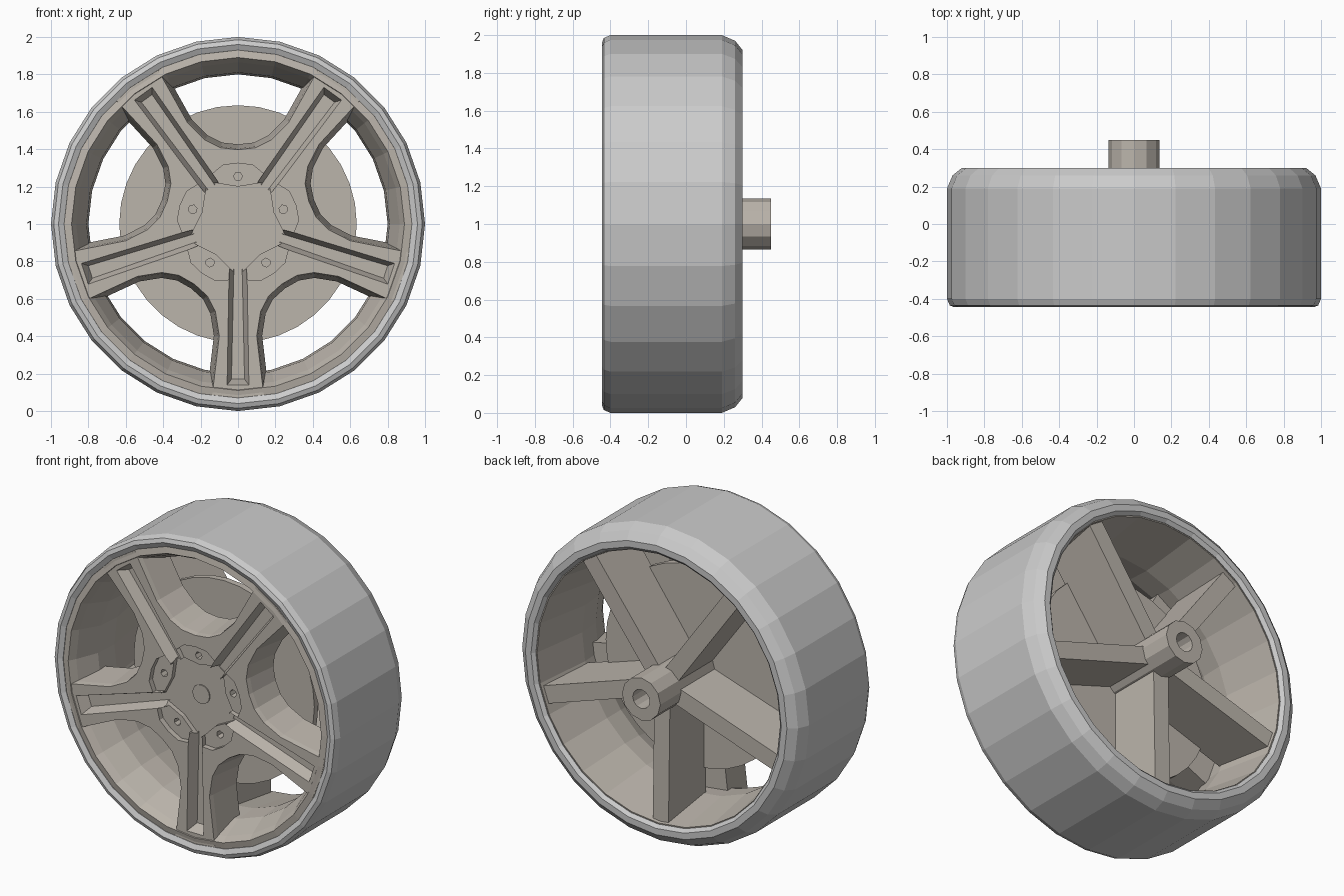
import bpy, bmesh
from math import sin, cos, pi, radians
from mathutils import Vector

if "Cube" in bpy.data.objects:
    bpy.data.objects.remove(bpy.data.objects["Cube"])

CZ = 1.0                                             # axle height
SPOKES = [radians(270 + 72 * k) for k in range(5)]
WINDOWS = [radians(90 + 72 * k) for k in range(5)]

metal = bpy.data.materials.new("rim_metal")
metal.diffuse_color = (0.50, 0.46, 0.41, 1)
metal.use_nodes = True
metal.node_tree.nodes["Principled BSDF"].inputs["Base Color"].default_value = metal.diffuse_color


def finish(bm, name, mat=None):
    bmesh.ops.remove_doubles(bm, verts=bm.verts, dist=1e-5)
    bmesh.ops.recalc_face_normals(bm, faces=bm.faces)
    me = bpy.data.meshes.new(name)
    bm.to_mesh(me)
    bm.free()
    ob = bpy.data.objects.new(name, me)
    bpy.context.collection.objects.link(ob)
    if mat:
        me.materials.append(mat)
    return ob


def lathe(name, profile, sides, mat=None, closed=True):
    """Spin (radius, y) points round the axle."""
    bm = bmesh.new()
    rings = []
    for i in range(sides):
        a = 2 * pi * i / sides
        rings.append([bm.verts.new((r * cos(a), y, CZ + r * sin(a))) for r, y in profile])
    n = len(profile)
    for i in range(sides):
        p, q = rings[i], rings[(i + 1) % sides]
        for j in range(n if closed else n - 1):
            k = (j + 1) % n
            bm.faces.new((p[j], p[k], q[k], q[j]))
    return finish(bm, name, mat)


def radial_lofts(name, angles, loops, mat=None):
    """At each angle, skin a solid through loops of (sideways, outward, y)."""
    bm = bmesh.new()
    for a in angles:
        out, side = Vector((cos(a), 0, sin(a))), Vector((-sin(a), 0, cos(a)))
        rings = [[bm.verts.new(side * t + out * r + Vector((0, y, CZ))) for t, r, y in lp]
                 for lp in loops]
        n = len(loops[0])
        for p, q in zip(rings, rings[1:]):
            for j in range(n):
                k = (j + 1) % n
                bm.faces.new((p[j], p[k], q[k], q[j]))
        bm.faces.new(rings[0])
        bm.faces.new(rings[-1][::-1])
    return finish(bm, name, mat)


def cut(target, cutter):
    mod = target.modifiers.new("cut", 'BOOLEAN')
    mod.operation = 'DIFFERENCE'
    mod.solver = 'EXACT'
    mod.object = cutter
    bpy.context.view_layer.objects.active = target
    bpy.ops.object.modifier_apply(modifier=mod.name)
    bpy.data.objects.remove(cutter)


def mirrored(half):
    return half + [(-t, r) for t, r in reversed(half) if t > 0]


# Tyre band with rounded shoulders
lathe("tyre", [(0.93, -0.43), (0.96, -0.445), (0.985, -0.435), (1, -0.40), (1, 0.19),
               (0.97, 0.26), (0.92, 0.30), (0.88, 0.30), (0.86, 0.28),
               (0.90, 0.2), (0.92, -0.3)], 28)

# Rim barrel, waisted in the middle
lathe("rim_barrel", [(0.94, -0.425), (0.89, -0.435), (0.865, -0.39), (0.81, -0.25),
                     (0.80, -0.1), (0.855, 0.275), (0.89, 0.27), (0.93, 0.1)], 28, metal)

# Spoke face: a disc with windows, grooves, bolt pads and a centre recess cut out
face = lathe("spoke_face", [(0, -0.43), (0.925, -0.43), (0.925, -0.3), (0.83, -0.2), (0, -0.2)],
             40, metal, closed=False)

outline = mirrored([(0, 0.41), (0.09, 0.42), (0.17, 0.46), (0.26, 0.55), (0.40, 0.80),
                    (0.46, 0.93), (0.25, 0.98)])
levels = [(1.07, -0.47), (1.02, -0.40), (0.93, -0.15)]
cut(face, radial_lofts("window_cutter", WINDOWS,
    [[(t * s, 0.72 + (r - 0.72) * s, y) for t, r in outline] for s, y in levels]))

cut(face, radial_lofts("groove_cutter", SPOKES, [
    [(-0.055, 0.24, -0.45), (0.055, 0.24, -0.45), (0.065, 0.87, -0.45), (-0.065, 0.87, -0.45)],
    [(-0.022, 0.24, -0.36), (0.022, 0.24, -0.36), (0.035, 0.83, -0.36), (-0.035, 0.83, -0.36)]]))

pad = mirrored([(0.06, 0.15), (0.135, 0.27), (0.08, 0.315), (0, 0.325)])
cut(face, radial_lofts("pad_cutter", WINDOWS,
    [[(t, r, y) for t, r in pad] for y in (-0.46, -0.395)]))

star = [((0.28 if i % 2 else 0.20) * sin(i * pi / 5), (0.28 if i % 2 else 0.20) * cos(i * pi / 5))
        for i in range(10)]
cut(face, radial_lofts("centre_cutter", [pi / 2],
    [[(t, r, y) for t, r in star] for y in (-0.47, -0.365)]))

hexagon = [(0.024 * cos(i * pi / 3), 0.255 + 0.024 * sin(i * pi / 3)) for i in range(6)]
cut(face, radial_lofts("bolt_hole_cutter", WINDOWS,
    [[(t, r, y) for t, r in hexagon] for y in (-0.48, -0.345)]))

# Small centre cap
lathe("centre_cap", [(0, -0.372), (0.06, -0.372), (0.06, -0.35), (0, -0.35)], 16, metal, False)

# Disc behind the spokes
lathe("back_disc", [(0, -0.14), (0.635, -0.14), (0.635, -0.10), (0, -0.10)], 36, metal, False)

# Axle hub with a blind bore at the back
lathe("axle_hub", [(0, -0.25), (0.135, -0.25), (0.135, 0.45), (0.06, 0.45), (0.06, 0.1), (0, 0.1)],
      12, metal, False)

# Five ribs from hub to barrel, one behind each spoke
rib = [(0.10, -0.12), (0.10, 0.24), (0.87, 0.255), (0.82, -0.12)]
radial_lofts("back_ribs", SPOKES, [[(t, r, y) for r, y in rib] for t in (-0.055, 0.055)], metal)
